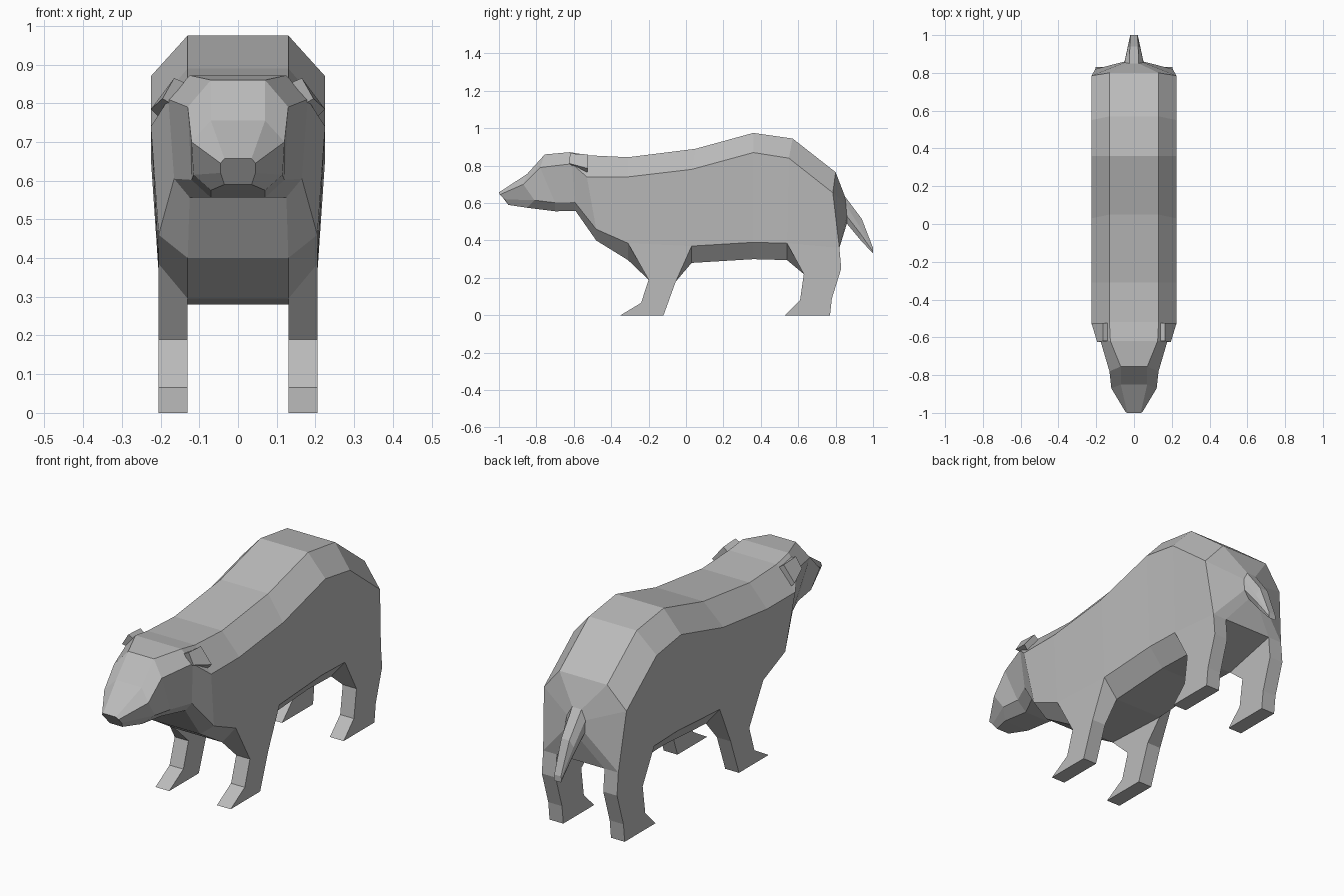
import bpy
import bmesh

cube = bpy.data.objects.get("Cube")
if cube:
    bpy.data.objects.remove(cube)

fur = bpy.data.materials.new("grey fur")
fur.use_nodes = True
fur.diffuse_color = (0.5, 0.5, 0.5, 1)
fur.node_tree.nodes["Principled BSDF"].inputs["Base Color"].default_value = fur.diffuse_color


def finish(bm, name):
    """Turn a left-hand half into a mirrored, flat shaded object."""
    bmesh.ops.recalc_face_normals(bm, faces=bm.faces)
    mesh = bpy.data.meshes.new(name)
    bm.to_mesh(mesh)
    bm.free()
    mesh.materials.append(fur)
    obj = bpy.data.objects.new(name, mesh)
    bpy.context.collection.objects.link(obj)
    mirror = obj.modifiers.new("mirror to right side", 'MIRROR')
    mirror.use_clip = True
    mirror.merge_threshold = 0.0001
    return obj


def torso(top, shoulder, flank, belly):
    """Torso section of constant width, from four (y, z) pairs."""
    widths = (0.13, 0.225, 0.205, 0.13)
    return [(x, *yz) for x, yz in zip(widths, (top, shoulder, flank, belly))]


# Head sections, nose to nape: crown, brow, cheek, jaw
head = [
    [(.035, -1, .657), (.045, -.995, .645), (.045, -.97, .62), (.035, -.95, .59)],
    [(.07, -.85, .755), (.12, -.87, .7), (.115, -.81, .615), (.07, -.85, .575)],
    [(.07, -.755, .86), (.13, -.78, .79), (.12, -.7, .602), (.07, -.7, .556)],
    [(.125, -.62, .872), (.18, -.61, .81), (.165, -.595, .605), (.125, -.59, .557)],
]

# Torso sections, neck to rump
chest = torso((-.31, .845), (-.31, .74), (-.31, .385), (-.31, .295))
waist = torso((.05, .89), (.03, .78), (.03, .37), (.03, .28))
back = torso((.36, .975), (.36, .87), (.36, .39), (.36, .3))
hip = torso((.57, .945), (.55, .84), (.54, .385), (.54, .295))
rump = torso((.8, .765), (.785, .655), (.82, .36), (.82, .36))
neck = torso((-.52, .855), (-.53, .74), (-.48, .46), (-.48, .4))

# Tail sections, root to tip
tail = [
    [(.025, .85, .635), (.05, .855, .59), (.05, .86, .53), (.025, .86, .49)],
    [(.022, .94, .515), (.035, .925, .48), (.035, .93, .44), (.02, .935, .4)],
    [(.018, 1, .36), (.02, 1, .352), (.02, 1, .34), (.018, 1, .33)],
]

# Leg outlines, front of the thigh round the foot to the back
front_leg = [(-.2, .19), (-.24, .066), (-.35, 0), (-.12, 0), (-.055, .18)]
hind_leg = [(.63, .22), (.61, .08), (.53, 0), (.77, 0), (.78, .09), (.83, .25)]

sections = head + [neck, chest, waist, back, hip, rump] + tail
leg_at = {sections.index(chest): front_leg, sections.index(hip): hind_leg}

# Loft the body, growing a leg out of the lower edge where one belongs
bm = bmesh.new()
rings = []
for section in sections:
    half = [(0, *section[0][1:])] + section + [(0, *section[-1][1:])]
    rings.append([bm.verts.new(p) for p in half])


def grow_leg(outline, start, end):
    outer = [start[3]] + [bm.verts.new((0.205, y, z)) for y, z in outline] + [end[3]]
    inner = [start[4]] + [bm.verts.new((0.13, y, z)) for y, z in outline] + [end[4]]
    bm.faces.new(outer)
    bm.faces.new(inner[::-1])
    for i in range(len(outer) - 1):
        bm.faces.new((outer[i], inner[i], inner[i + 1], outer[i + 1]))


for n, (a, b) in enumerate(zip(rings, rings[1:])):
    for i in range(len(a) - 1):
        if n in leg_at and i == 3:
            grow_leg(leg_at[n], a, b)
        else:
            bm.faces.new((a[i], a[i + 1], b[i + 1], b[i]))
bm.faces.new(rings[0])
bm.faces.new(rings[-1][::-1])
finish(bm, "body")

# Ears: tilted slabs, wider toward the back
bm = bmesh.new()
outside = [(.165, -.62, .865), (.165, -.525, .86), (.225, -.525, .785), (.195, -.625, .812)]
inside = [(.13, -.62, .85), (.13, -.525, .835), (.195, -.53, .755), (.175, -.61, .8)]
o = [bm.verts.new(p) for p in outside]
k = [bm.verts.new(p) for p in inside]
bm.faces.new(o)
bm.faces.new(k[::-1])
for i in range(4):
    j = (i + 1) % 4
    bm.faces.new((o[i], k[i], k[j], o[j]))
finish(bm, "ears")
